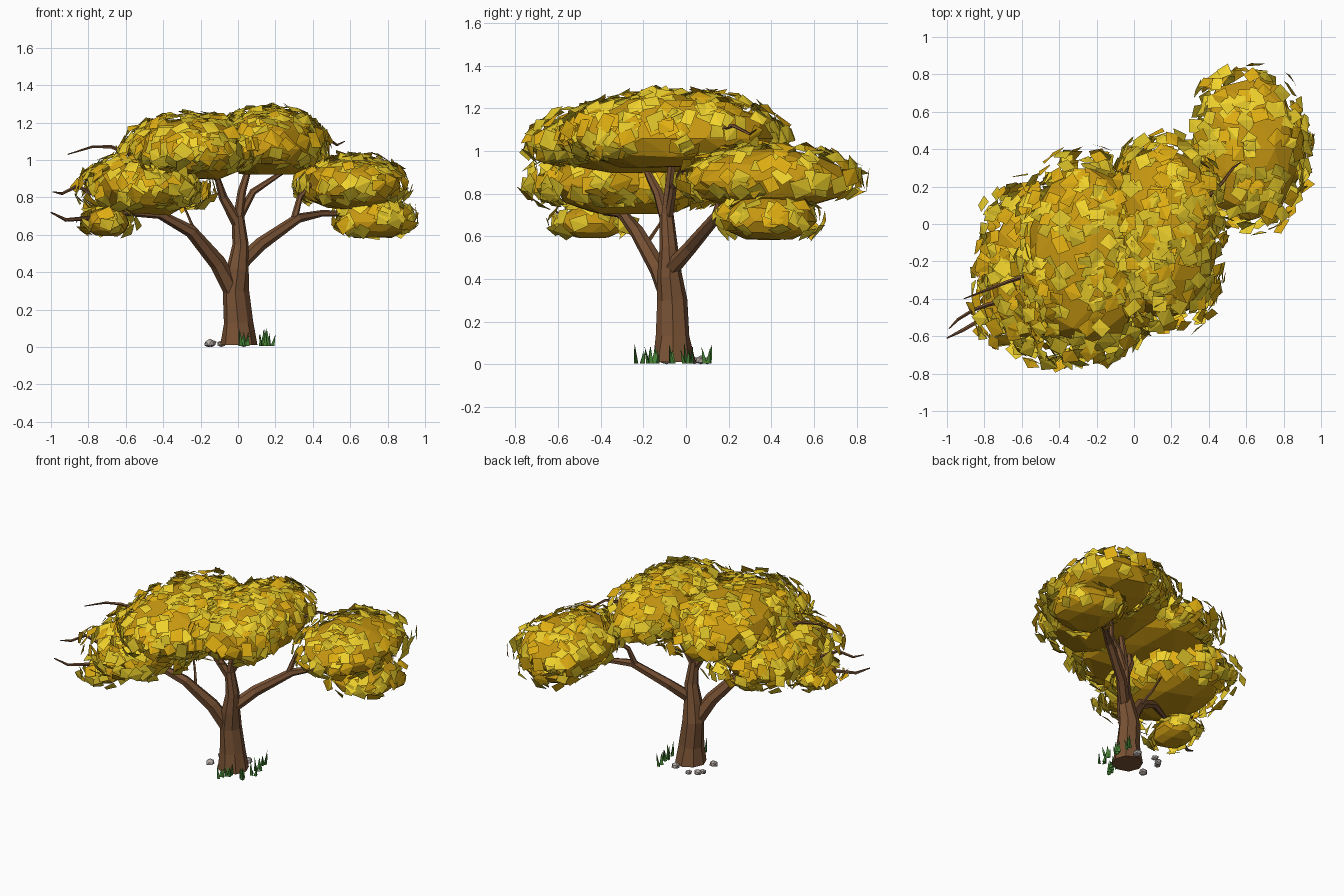
import bpy, bmesh, math, random
from mathutils import Vector, Matrix

if "Cube" in bpy.data.objects:
    bpy.data.objects.remove(bpy.data.objects["Cube"])

random.seed(11)
U = random.uniform


def material(name, rgb):
    m = bpy.data.materials.new(name)
    m.diffuse_color = (*rgb, 1)
    m.use_nodes = True
    m.node_tree.nodes["Principled BSDF"].inputs["Base Color"].default_value = m.diffuse_color
    return m


BARK = material("bark", (0.19, 0.085, 0.035))
CORE = material("foliage_core", (0.57, 0.31, 0.006))
LEAVES = [material("leaf_gold", (0.74, 0.42, 0.006)),
          material("leaf_yellow", (0.88, 0.65, 0.025)),
          material("leaf_olive", (0.66, 0.50, 0.02))]
GRASS = material("grass", (0.06, 0.22, 0.035))
STONE = material("stone", (0.45, 0.40, 0.37))


def finish(bm, name, mats):
    me = bpy.data.meshes.new(name)
    bm.to_mesh(me)
    bm.free()
    for m in mats:
        me.materials.append(m)
    ob = bpy.data.objects.new(name, me)
    bpy.context.collection.objects.link(ob)
    return ob


def limb(name, pts, sides=6):
    """Tapered faceted tube through (x, y, z, radius) points."""
    bm = bmesh.new()
    P = [Vector(p[:3]) for p in pts]
    rings = []
    for i, p in enumerate(P):
        t = (P[min(i + 1, len(P) - 1)] - P[max(i - 1, 0)]).normalized()
        if i == 0 and p.z < .05:
            t = Vector((0, 0, 1))
        ref = Vector((0, 1, 0)) if abs(t.y) < 0.8 else Vector((1, 0, 0))
        a = ref.cross(t).normalized()
        b = t.cross(a)
        ring = []
        for k in range(sides):
            w = math.tau * k / sides
            r = pts[i][3] * U(0.93, 1.07)
            ring.append(bm.verts.new(p + (a * math.cos(w) + b * math.sin(w)) * r))
        rings.append(ring)
    for lo, hi in zip(rings, rings[1:]):
        for k in range(sides):
            j = (k + 1) % sides
            bm.faces.new((lo[k], lo[j], hi[j], hi[k]))
    bm.faces.new(rings[0][::-1])
    bm.faces.new(rings[-1])
    return finish(bm, name, [BARK])


# Trunk and main limbs
limb("trunk", [(.005, -.06, .01, .1), (0, -.06, .13, .08), (-.015, -.065, .3, .07),
               (0, -.075, .42, .06), (.015, -.08, .55, .042), (0, -.09, .7, .033)], 8)
limb("left_limb", [(-.03, -.07, .3, .05), (-.11, -.13, .45, .043), (-.25, -.23, .62, .035),
                   (-.42, -.3, .71, .026), (-.6, -.4, .72, .018), (-.8, -.5, .69, .012),
                   (-.92, -.57, .68, .01), (-1, -.61, .72, .004)])
limb("right_limb", [(.01, -.08, .44, .04), (.12, .02, .55, .034), (.32, .14, .69, .026),
                    (.45, .24, .715, .018), (.7, .38, .71, .012)])
limb("upper_left_limb", [(.0, -.09, .66, .032), (-.08, -.13, .8, .024), (-.11, -.18, .9, .018),
                         (-.25, -.2, 1.02, .012)])
limb("upper_middle_limb", [(0, -.09, .68, .03), (.02, -.08, .83, .022), (.07, -.06, 1.0, .015)])
limb("upper_right_limb", [(.01, -.08, .7, .022), (.08, -.06, .83, .018), (.2, -.02, .91, .013),
                          (.28, 0, .96, .009)])
limb("right_fork", [(.3, .13, .68, .02), (.33, .17, .8, .015), (.4, .24, .88, .01)])
# Twigs that poke out of the foliage
limb("left_twig", [(-.62, -.39, .74, .016), (-.78, -.43, .82, .012), (-.86, -.46, .86, .01),
                   (-.94, -.51, .82, .008), (-.99, -.56, .83, .003)], 5)
limb("high_left_twig", [(-.5, -.25, 1.0, .012), (-.68, -.31, 1.07, .01), (-.78, -.35, 1.07, .008),
                        (-.91, -.4, 1.03, .003)], 5)
limb("high_right_twig", [(.35, .1, 1.08, .012), (.47, .22, 1.12, .009), (.53, .3, 1.08, .007),
                         (.57, .33, 1.1, .003)], 5)
limb("lower_twig", [(-.2, -.18, .57, .01), (-.25, -.12, .66, .008), (-.3, -.08, .78, .005)], 5)

# Foliage clusters: name, centre, core radii (x, y), height, depth, leaf spread, leaf count
CLUSTERS = [
    ("top_right", (.165, -.06, 1.06), (.28, .47), .21, .14, 1.18, 270),
    ("top_left", (-.25, -.18, 1.03), (.32, .48), .20, .14, 1.24, 290),
    ("left", (-.50, -.26, .84), (.28, .39), .18, .14, 1.36, 240),
    ("low_left", (-.70, -.44, .66), (.12, .15), .09, .07, 1.40, 45),
    ("right", (.61, .40, .86), (.27, .38), .16, .13, 1.2, 165),
    ("low_right", (.73, .39, .67), (.20, .22), .13, .09, 1.22, 60),
]


def squared(d):
    """Widen a unit direction toward the diagonals so clusters are fuller in plan."""
    w = math.atan2(d.y, d.x)
    f = 1 + .1 * math.sin(2 * w) ** 2
    return Vector((d.x * f, d.y * f, d.z))


def depth_in(p, cl):
    """Scaled distance of p from a cluster centre (1 = on its surface)."""
    _, c, r, up, dn, _, _ = cl
    d = p - Vector(c)
    return Vector((d.x / r[0], d.y / r[1], d.z / (up if d.z > 0 else dn))).length


def foliage_core(cl):
    """Jittered low-poly dome with a flattened underside."""
    name, c, r, up, dn, _, _ = cl
    bm = bmesh.new()
    bmesh.ops.create_icosphere(bm, subdivisions=2, radius=1)
    for v in bm.verts:
        x, y, z = squared(v.co)
        z = max(z, -.8)
        v.co = Vector(c) + Vector((x * r[0], y * r[1], z * (up if z > 0 else dn * 1.2))) * U(.92, 1.02)
    finish(bm, name + "_foliage_core", [CORE])


def leaves(cl):
    """Slightly folded quads spread evenly over the top and sides of a cluster."""
    name, c, r, up, dn, spread, count = cl
    bm = bmesh.new()
    n = tries = 0
    while n < count and tries < 20000:
        tries += 1
        z = U(-.6, 1)
        w = U(0, math.tau)
        h = math.sqrt(1 - z * z)
        d = squared(Vector((h * math.cos(w), h * math.sin(w), z)))
        s = (r[0], r[1], up if z > 0 else dn)
        nor = Vector((d.x / s[0], d.y / s[1], d.z / s[2]))
        if U(0, 1) > nor.length * min(s):
            continue
        k = U(1.0, spread)
        kz = 1 + min(k - 1, .2) * .7
        p = Vector(c) + Vector((d.x * s[0] * k, d.y * s[1] * k, d.z * s[2] * kz))
        if any(o is not cl and depth_in(p, o) < .95 for o in CLUSTERS):
            continue
        nor = (nor.normalized() + Vector((U(-1, 1), U(-1, 1), U(-1, 1))) * .3).normalized()
        a = Matrix.Rotation(U(0, math.tau), 3, nor) @ nor.orthogonal().normalized()
        b = nor.cross(a)
        sa, sb, fold = U(.028, .044), U(.028, .044), U(.001, .006)
        v = [bm.verts.new(p + a * (i * sa * U(.85, 1.15)) + b * (j * sb * U(.85, 1.15)) + nor * (i * j * fold))
             for i, j in ((-1, -1), (1, -1), (1, 1), (-1, 1))]
        m = random.choice((0, 0, 1, 1, 2))
        for f in ((v[0], v[1], v[2]), (v[0], v[2], v[3])):
            bm.faces.new(f).material_index = m
        n += 1
    finish(bm, name + "_leaves", LEAVES)


for cl in CLUSTERS:
    foliage_core(cl)
    leaves(cl)

# Grass tufts around the trunk foot
bm = bmesh.new()
for x, y in ((.02, -.22), (.04, -.16), (.14, -.15), (.17, -.06), (.15, .01), (.12, .1)):
    for k in range(4):
        w = U(0, math.tau)
        out = Vector((math.cos(w), math.sin(w), 0))
        side = Vector((-out.y, out.x, 0)) * .014
        base = Vector((x, y, .005)) + out * .012
        tip = bm.verts.new(base + out * U(.005, .025) + Vector((0, 0, U(.05, .1))))
        q = [bm.verts.new(base + o) for o in (side, -side, out * .016)]
        for i in range(3):
            bm.faces.new((q[i], q[(i + 1) % 3], tip))
finish(bm, "grass_tufts", [GRASS])

# Small stones round the trunk foot
bm = bmesh.new()
for x, y, s in ((-.16, .04, .024), (-.14, .07, .026), (-.09, .1, .024), (-.15, -.09, .03), (.03, .07, .028)):
    new = bmesh.ops.create_icosphere(bm, subdivisions=1, radius=s)["verts"]
    for v in new:
        v.co = v.co * U(.85, 1.15)
        v.co = Vector((x + v.co.x, y + v.co.y, max(0, v.co.z * .8 + s * .7)))
finish(bm, "stones", [STONE])
